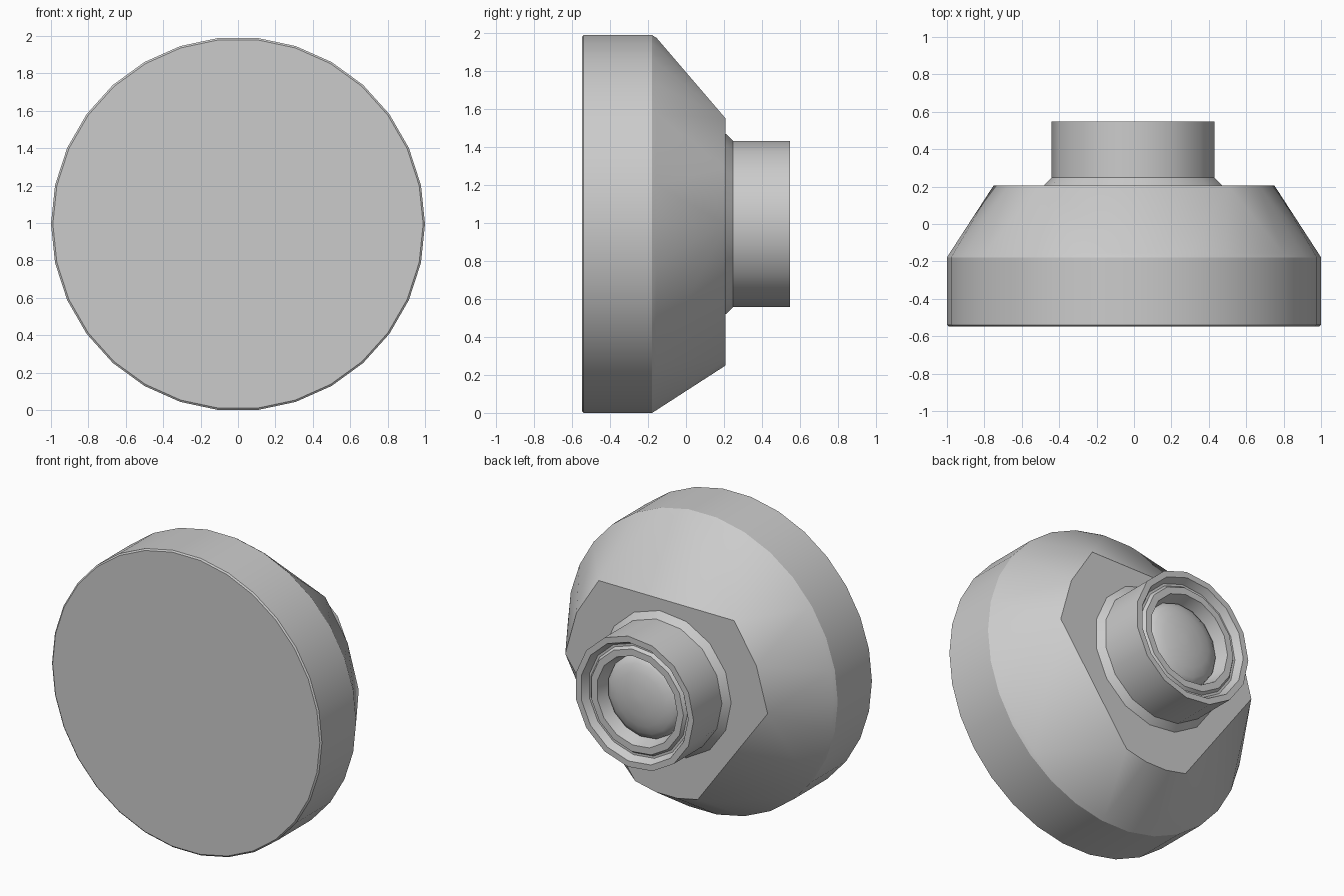
import bpy, bmesh, math

if "Cube" in bpy.data.objects:
    bpy.data.objects.remove(bpy.data.objects["Cube"])

CZ = 0.9945  # height of the shared axis


def point(radius, y, angle):
    a = math.radians(angle)
    return (radius * math.cos(a), y, CZ + radius * math.sin(a))


def add_ring(bm, radius, y, sides, start):
    return [bm.verts.new(point(radius, y, start + 360 * i / sides)) for i in range(sides)]


def bridge(bm, a, b):
    # joins two equal rings, dropping repeated vertices
    n = len(a)
    for i in range(n):
        j = (i + 1) % n
        quad = list(dict.fromkeys([a[i], a[j], b[j], b[i]]))
        if len(quad) > 2:
            bm.faces.new(quad)


def finish(bm, name, smooth_angle):
    bmesh.ops.recalc_face_normals(bm, faces=bm.faces)
    mesh = bpy.data.meshes.new(name)
    bm.to_mesh(mesh)
    bm.free()
    obj = bpy.data.objects.new(name, mesh)
    bpy.context.collection.objects.link(obj)
    bpy.ops.object.select_all(action='DESELECT')
    obj.select_set(True)
    bpy.context.view_layer.objects.active = obj
    bpy.ops.object.shade_smooth_by_angle(angle=math.radians(smooth_angle))
    return obj


def lathe(name, profile, sides, start, smooth_angle=25):
    bm = bmesh.new()
    rings = [add_ring(bm, r, y, sides, start) for r, y in profile]
    for a, b in zip(rings, rings[1:]):
        bridge(bm, a, b)
    bm.faces.new(rings[0])
    bm.faces.new(rings[-1])
    return finish(bm, name, smooth_angle)


# Main disc, tapering back to a rounded-corner triangular face
bm = bmesh.new()
profile = [(0.99, -0.548), (1.0, -0.54), (1.0, -0.178), (0.985, -0.155)]
rings = [add_ring(bm, r, y, 30, 0) for r, y in profile]
for a, b in zip(rings, rings[1:]):
    bridge(bm, a, b)
bm.faces.new(rings[0])
corners = {ang: bm.verts.new(point(0.73 if ang in (24, 156) else 0.75, 0.207, ang))
           for ang in (0, 24, 48, 132, 156, 180, 252, 264, 276, 288)}


def nearest(angle):
    return min(corners, key=lambda c: min(abs(c - angle), 360 - abs(c - angle)))


bridge(bm, rings[-1], [corners[nearest(12 * i)] for i in range(30)])
bm.faces.new(list(corners.values()))
finish(bm, "tapered_body", 20)

# Hollow tube with flared collar, recessed inner ring and socket
lathe("socket_tube", [
    (0.48, 0.20), (0.48, 0.207), (0.44, 0.248), (0.44, 0.548),
    (0.40, 0.548), (0.375, 0.50), (0.36, 0.50), (0.345, 0.52),
    (0.30, 0.52), (0.275, 0.43)], 15, 180)

# Domed lens inside the tube
dome = [(0.28 * math.cos(math.radians(t)), 0.42 + 0.09 * math.sin(math.radians(t)))
        for t in range(0, 86, 17)]
lathe("lens_dome", dome, 15, 180, 40)
